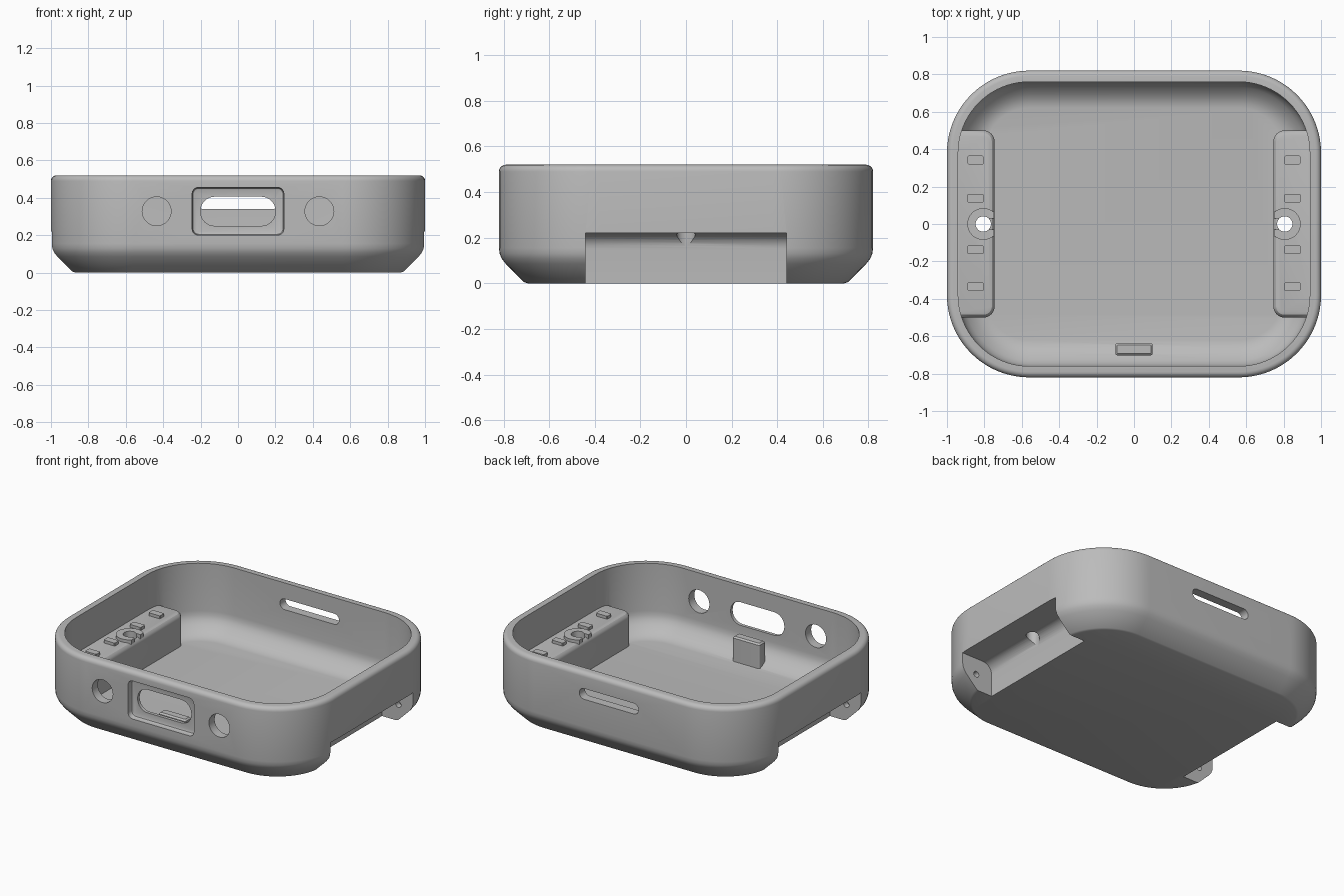
import bpy, bmesh, math
from mathutils import Matrix

if "Cube" in bpy.data.objects:
    bpy.data.objects.remove(bpy.data.objects["Cube"])

grey = bpy.data.materials.new("plain grey")
grey.use_nodes = True
colour = (0.5, 0.5, 0.5, 1)
grey.diffuse_color = colour
grey.node_tree.nodes["Principled BSDF"].inputs["Base Color"].default_value = colour


def finish(name, bm):
    bmesh.ops.remove_doubles(bm, verts=bm.verts, dist=1e-5)
    bmesh.ops.recalc_face_normals(bm, faces=bm.faces)
    mesh = bpy.data.meshes.new(name)
    bm.to_mesh(mesh)
    bm.free()
    mesh.materials.append(grey)
    obj = bpy.data.objects.new(name, mesh)
    bpy.context.collection.objects.link(obj)
    return obj


def loft(name, hx, hy, r, rings, at=(0, 0, 0), along_y=False, steps=8):
    """Rounded rectangle swept through (inset, height) rings.
    With along_y the height runs towards the front."""
    bm = bmesh.new()
    loops = []
    for inset, z in rings:
        rad = max(r - inset, 0.004)
        cx, cy = hx - inset - rad, hy - inset - rad
        loop = []
        for quarter, (sx, sy) in enumerate(((1, 1), (-1, 1), (-1, -1), (1, -1))):
            for i in range(steps + 1):
                a = (quarter + i / steps) * math.pi / 2
                loop.append(bm.verts.new((sx * cx + rad * math.cos(a),
                                          sy * cy + rad * math.sin(a), z)))
        loops.append(loop)
    n = len(loops[0])
    for low, high in zip(loops, loops[1:]):
        for i in range(n):
            j = (i + 1) % n
            bm.faces.new((low[i], low[j], high[j], high[i]))
    bm.faces.new(loops[0][::-1])
    bm.faces.new(loops[-1])
    if along_y:
        bm.transform(Matrix.Rotation(math.pi / 2, 4, "X"))
    bm.transform(Matrix.Translation(at))
    return finish(name, bm)


def extrude_y(name, profile, half):
    """Prism along y from an (x, z) profile."""
    bm = bmesh.new()
    face = bm.faces.new([bm.verts.new((x, -half, z)) for x, z in profile])
    res = bmesh.ops.extrude_face_region(bm, geom=[face])
    verts = [g for g in res["geom"] if isinstance(g, bmesh.types.BMVert)]
    bmesh.ops.translate(bm, verts=verts, vec=(0, 2 * half, 0))
    return finish(name, bm)


def cut(target, *tools):
    for tool in tools:
        mod = target.modifiers.new("cut", "BOOLEAN")
        mod.operation = "DIFFERENCE"
        mod.solver = "EXACT"
        mod.object = tool
        bpy.context.view_layer.objects.active = target
        bpy.ops.object.modifier_apply(modifier=mod.name)
        bpy.data.objects.remove(tool)


def arc(cx, cz, r, start, end, steps=8):
    return [(cx + r * math.cos(math.radians(start + (end - start) * i / steps)),
             cz + r * math.sin(math.radians(start + (end - start) * i / steps)))
            for i in range(steps + 1)]


# Outer body with chamfered base and rounded rim
base = [(0.125, 0), (0.11, 0.005), (0.03, 0.085), (0.012, 0.108), (0.003, 0.13), (0, 0.155)]
rim = [(0.03 - (x - 0), z) for x, z in arc(0, 0.49, 0.03, 0, 90, 5)]
case = loft("case", 1, 0.82, 0.44, base + rim, steps=20)

# Cavity, leaving the strap platforms and the tab standing inside
cavity = loft("cavity", 1, 0.82, 0.44,
              [(0.2, 0.06), (0.175, 0.064), (0.15, 0.074), (0.125, 0.09), (0.09, 0.122),
               (0.072, 0.148), (0.063, 0.172), (0.06, 0.2), (0.06, 0.6)], steps=20)
round_top = [(0, -0.05), (0, 0.25), (0.004, 0.265), (0.015, 0.276), (0.03, 0.28)]
for side in (-1, 1):
    cut(cavity, loft("platform", 0.13, 0.5, 0.06, round_top, (side * 0.875, 0, 0)))
cut(cavity, loft("tab", 0.1, 0.032, 0.01, [(0, 0), (0, 0.22), (0.01, 0.23)], (0, -0.67, 0)))
cut(case, cavity)

# Strap recesses with pin holes and release holes
for side in (-1, 1):
    profile = [(0.764, -0.1)] + arc(0.834, 0.15, 0.07, 180, 90) + [(1.2, 0.22), (1.2, -0.1)]
    cut(case,
        extrude_y("strap_recess", [(side * x, z) for x, z in profile], 0.44),
        loft("pin_hole", 0.02, 0.02, 0.02, [(0, -0.48), (0, 0.48)], (side * 0.886, 0, 0.11), True),
        loft("release_hole", 0.041, 0.041, 0.041, [(0, 0.12), (0, 0.4)], (side * 0.806, 0, 0)))

# Front port with shallow recess, round holes and rear slot
cut(case,
    loft("port_recess", 0.245, 0.128, 0.035,
         [(0.015, 0.782), (0.005, 0.786), (0, 0.797), (0, 0.9)], (0, 0, 0.328), True),
    loft("port", 0.2, 0.078, 0.075, [(0, 0.7), (0, 0.9)], (0, 0, 0.328), True),
    loft("rear_slot", 0.22, 0.036, 0.035, [(0, -0.9), (0, -0.7)], (0, 0, 0.376), True))
for side in (-1, 1):
    cut(case, loft("button_hole", 0.077, 0.077, 0.077, [(0, 0.7), (0, 0.9)],
                   (side * 0.435, 0, 0.328), True))
parts = [case]

# Raised pads and open ring on each platform
for side, word in ((-1, "right"), (1, "left")):
    for i, y in enumerate((-0.335, -0.138, 0.138, 0.342)):
        parts.append(loft(f"{word}_pad_{i + 1}", 0.042, 0.023, 0.004,
                          [(0, 0.27), (0, 0.3)], (side * 0.847, y, 0), steps=1))
    ring = loft(f"{word}_ring", 0.085, 0.085, 0.085, [(0, 0.27), (0, 0.3)], (side * 0.806, 0, 0))
    cut(ring,
        loft("bore", 0.041, 0.041, 0.041, [(0, 0.2), (0, 0.4)], (side * 0.806, 0, 0)),
        loft("edge_trim", 0.1, 0.2, 0.004, [(0, 0.2), (0, 0.4)], (side * 0.648, 0, 0), steps=1),
        loft("ring_gap", 0.05, 0.03, 0.004, [(0, 0.2), (0, 0.4)], (side * 0.74, 0, 0), steps=1))
    parts.append(ring)

bpy.ops.object.select_all(action="DESELECT")
for part in parts:
    part.select_set(True)
bpy.context.view_layer.objects.active = case
bpy.ops.object.shade_smooth_by_angle(angle=math.radians(30))
